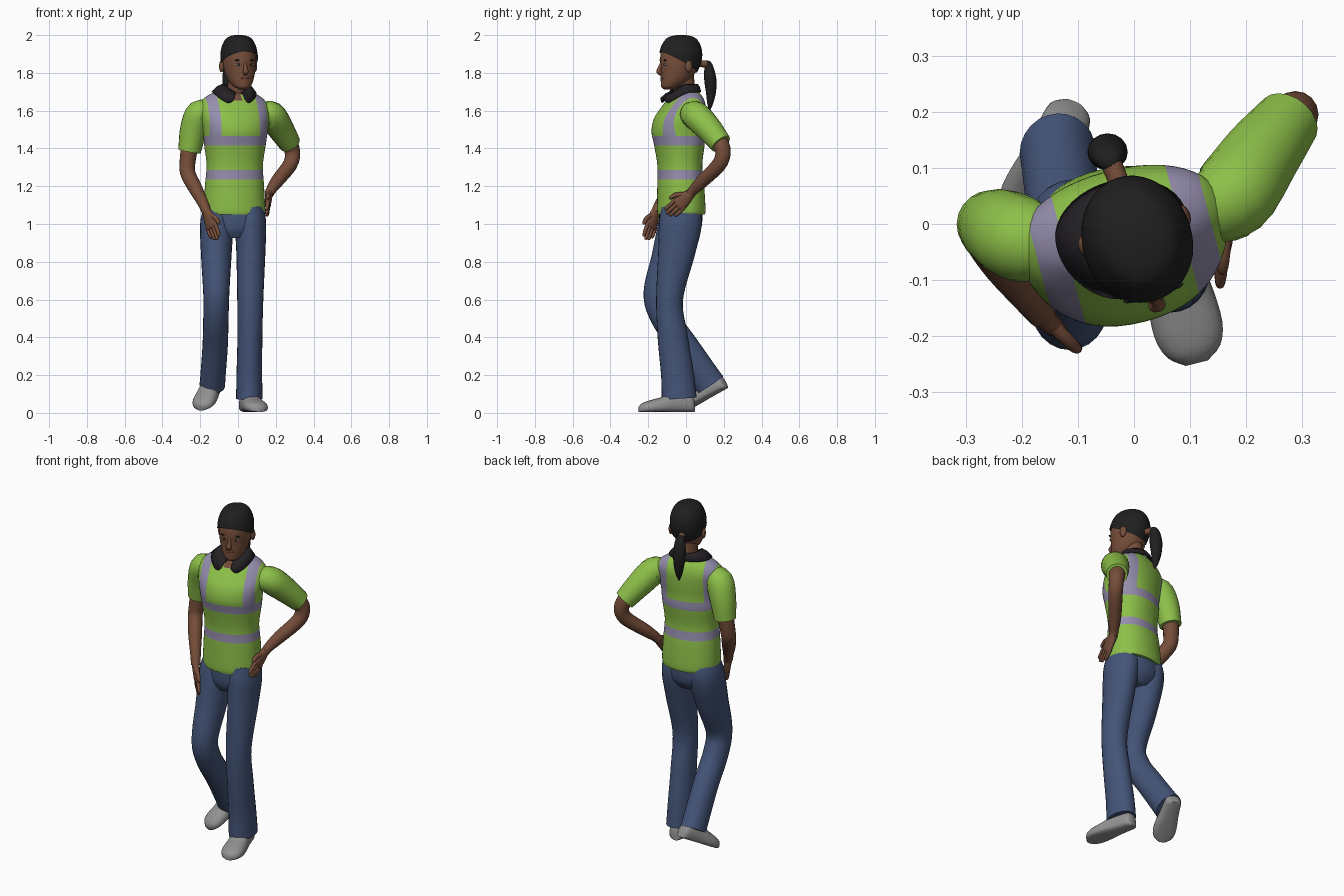
import bpy, bmesh, math
from mathutils import Vector, Matrix

if "Cube" in bpy.data.objects:
    bpy.data.objects.remove(bpy.data.objects["Cube"])


def mat(name, r, g, b):
    m = bpy.data.materials.new(name)
    m.diffuse_color = (r, g, b, 1)
    m.use_nodes = True
    m.node_tree.nodes["Principled BSDF"].inputs["Base Color"].default_value = m.diffuse_color
    return m


GREEN = mat("vest green", .27, .53, .067)
STRIPE = mat("stripe lavender", .30, .27, .42)
DENIM = mat("denim blue", .058, .09, .19)
SKIN = mat("skin brown", .18, .075, .042)
HAIR = mat("hair black", .014, .014, .014)
COLLAR = mat("collar black", .018, .015, .019)
SHOE = mat("shoe grey", .29, .29, .29)
EYE = mat("eye grey", .28, .30, .34)
LIP = mat("lip brown", .15, .045, .035)


def finish(name, bm, *mats):
    bmesh.ops.recalc_face_normals(bm, faces=bm.faces)
    me = bpy.data.meshes.new(name)
    bm.to_mesh(me)
    bm.free()
    for m in mats:
        me.materials.append(m)
    ob = bpy.data.objects.new(name, me)
    bpy.context.collection.objects.link(ob)
    return ob


def skin_rings(bm, rings):
    vs = [[bm.verts.new(p) for p in r] for r in rings]
    n = len(vs[0])
    for a, b in zip(vs, vs[1:]):
        for i in range(n):
            bm.faces.new((a[i], a[(i + 1) % n], b[(i + 1) % n], b[i]))
    bm.faces.new(vs[0])
    bm.faces.new(vs[-1])


def spline(pts, sub):
    P = [Vector(p if len(p) == 5 else tuple(p) + (p[3],)) for p in pts]
    P = [P[0] * 2 - P[1]] + P + [P[-1] * 2 - P[-2]]
    out = []
    for a, b, c, d in zip(P, P[1:], P[2:], P[3:]):
        for k in range(sub):
            t = k / sub
            out.append(.5 * (2 * b + (c - a) * t + (2 * a - 5 * b + 4 * c - d) * t * t
                             + (3 * b - a - 3 * c + d) * t ** 3))
    return out + [P[-2]]


def tube_bm(pts, side=(1, 0, 0), n=20, sub=4, flat=False, power=1.0):
    """Loft ellipses (x, y, z, side radius, other radius) along a smooth path."""
    S = spline(pts, sub)
    rings = []
    for i, s in enumerate(S):
        c = s.to_3d() if len(s) == 3 else Vector(s[:3])
        T = Vector((0, 0, 1)) if flat else (
            Vector(S[min(i + 1, len(S) - 1)][:3]) - Vector(S[max(i - 1, 0)][:3])).normalized()
        U = Vector(side)
        U = (U - T * U.dot(T)).normalized()
        V = T.cross(U)
        ring = []
        for k in range(n):
            a = 2 * math.pi * k / n
            ca, sa = math.cos(a), math.sin(a)
            ring.append(c + U * max(s[3], .001) * math.copysign(abs(ca) ** power, ca)
                        + V * max(s[4], .001) * math.copysign(abs(sa) ** power, sa))
        rings.append(ring)
    bm = bmesh.new()
    skin_rings(bm, rings)
    return bm


def tube(name, pts, m, **kw):
    return finish(name, tube_bm(pts, **kw), m)


def turn(bm, cx, cy, angle):
    """Turn vertices about a vertical axis; angle is a function of height."""
    for v in bm.verts:
        p = Matrix.Rotation(math.radians(angle(v.co.z)), 3, 'Z') @ (v.co - Vector((cx, cy, 0)))
        v.co = p + Vector((cx, cy, 0))


def twist(z):
    return 7 + 8 * min(1, max(0, (z - 1.05) / .4))


def cut(bm, co, no, clear=False):
    bmesh.ops.bisect_plane(bm, geom=bm.verts[:] + bm.edges[:] + bm.faces[:],
                           plane_co=co, plane_no=no, clear_inner=clear)


# Polo shirt body with reflective bands
X = -.02
bm = tube_bm([(X, -.025, 1.05, .158, .124), (X, -.025, 1.08, .163, .127), (X, -.028, 1.2, .157, .122),
              (X, -.033, 1.31, .15, .116), (X, -.036, 1.42, .164, .13), (X, -.043, 1.49, .172, .136),
              (X, -.033, 1.56, .184, .13), (X, -.012, 1.62, .188, .108), (X, -.002, 1.66, .165, .088),
              (X, 0, 1.69, .12, .07), (X, 0, 1.715, .06, .05)], n=48, sub=5, flat=True, power=.92)
for z in (1.235, 1.285, 1.415, 1.465):
    cut(bm, (0, 0, z), (0, 0, 1))
for x in (-.158, -.105, .105, .158):
    cut(bm, (X + x, 0, 0), (1, 0, 0))
for f in bm.faces:
    c = f.calc_center_median()
    lx = abs(c.x - X)
    if 1.235 < c.z < 1.285 or 1.415 < c.z < 1.465 or (c.z > 1.465 and .105 < lx < .158):
        f.material_index = 1
    elif c.z > 1.64 and c.y < 0 and lx < (c.z - 1.625) * .5:
        f.material_index = 2
turn(bm, X, -.02, twist)
finish("shirt_body", bm, GREEN, STRIPE, SKIN)

# Collar with two front points
bm = bmesh.new()
rows = []
for k in range(37):
    a = math.radians(14 + 332 * k / 36)
    s, c = math.sin(a), math.cos(a)
    f = max(0, c)
    low = Vector((X + s * .117, -.01 - c * (.122 if c > 0 else .085), 1.698 - .07 * f ** 1.4))
    if c > .9:
        low.z += .05 * (c - .9) / .1
    top = Vector((X + .008 + s * .066, -.012 - c * .07, 1.738 - .045 * f ** 2))
    rows.append([bm.verts.new(p) for p in (top, top.lerp(low, .5) + Vector((0, 0, .008)), low)])
for a, b in zip(rows, rows[1:]):
    for j in range(2):
        bm.faces.new((a[j], b[j], b[j + 1], a[j + 1]))
turn(bm, X, -.02, twist)
ob = finish("collar", bm, COLLAR)
sol = ob.modifiers.new("thickness", 'SOLIDIFY')
sol.thickness, sol.offset = .008, 0

# Sleeves and arms
tube("left_sleeve", [(-.15, -.04, 1.575, .06), (-.2, -.028, 1.583, .076), (-.235, -.01, 1.5, .072),
                     (-.257, 0, 1.385, .06)], GREEN, side=(0, 1, 0))
tube("right_sleeve", [(.125, .02, 1.575, .06), (.175, .05, 1.575, .076), (.225, .12, 1.505, .07),
                      (.275, .185, 1.425, .058)], GREEN, side=(0, 1, 0))
tube("left_arm", [(-.255, 0, 1.42, .046), (-.267, -.008, 1.33, .042), (-.266, -.022, 1.27, .04),
                  (-.232, -.072, 1.2, .038), (-.185, -.135, 1.11, .029), (-.165, -.16, 1.06, .026)],
     SKIN, side=(1, 1, 0), n=16)
tube("right_arm", [(.268, .178, 1.435, .046), (.288, .196, 1.38, .041), (.276, .175, 1.315, .039),
                   (.21, .09, 1.23, .035), (.175, .04, 1.18, .027), (.165, .025, 1.16, .025)],
     SKIN, side=(1, 0, 0), n=16)


def hand(name, wrist, d, w):
    """Palm, four fingers and a thumb; d points along the hand, w to the thumb."""
    o, d = Vector(wrist), Vector(d).normalized()
    w = Vector(w)
    w = (w - d * w.dot(d)).normalized()

    def pts(*rows):
        return [tuple(o + d * a + w * b) + (r, q) for a, b, r, q in rows]
    tube(name + "_palm", pts((-.01, 0, .025, .022), (.035, .002, .036, .019), (.075, 0, .039, .016),
                             (.09, 0, .034, .012)), SKIN, side=w, n=16)
    for i, ln in enumerate((.135, .155, .162, .152)):
        b = -.03 + .02 * i
        tube(f"{name}_finger_{i + 1}", pts((.07, b, .01, .011), (ln - .03, b * 1.05, .0098, .0105),
                                           (ln - .005, b, .008, .008), (ln, b, .003, .003)),
             SKIN, side=w, n=8, sub=2)
    tube(name + "_thumb", pts((.02, .018, .014, .014), (.055, .048, .013, .012),
                              (.085, .056, .01, .01), (.095, .057, .004, .004)), SKIN, side=w, n=8, sub=2)


hand("left_hand", (-.165, -.162, 1.06), (.05, -.045, -.145), (.6, -.6, .4))
hand("right_hand", (.163, .02, 1.155), (-.01, -.11, -.1), (0, -.7, .7))

# Trousers
tube("trouser_seat", [(X, -.028, 1.1, .15, .112), (X, -.028, 1.03, .163, .115), (X, -.03, .97, .15, .108),
                      (X, -.035, .925, .08, .08)], DENIM, flat=True, n=32)
tube("right_trouser_leg", [(.06, -.03, 1.09, .075, .1), (.066, -.03, 1.0, .083, .113),
                           (.068, -.05, .85, .077, .098), (.065, -.087, .6, .069, .071),
                           (.063, -.07, .4, .066, .08), (.06, -.045, .2, .068, .087),
                           (.06, -.036, .075, .07, .093)], DENIM, n=24, sub=6)
tube("left_trouser_leg", [(-.1, -.03, 1.09, .075, .1), (-.112, -.035, 1.0, .088, .112),
                          (-.115, -.085, .82, .08, .098), (-.115, -.147, .63, .069, .078),
                          (-.117, -.11, .5, .067, .074), (-.121, -.01, .355, .067, .075),
                          (-.133, .1, .19, .067, .08), (-.136, .128, .148, .068, .083)], DENIM, n=24, sub=6)


# Shoes, built heel to toe along -y with the toe tip at the origin
def shoe(name, length, toe, yaw, pitch):
    prof = [(0, .02, .06), (.05, .04, .09), (.2, .046, .105), (.4, .052, .1), (.6, .06, .078),
            (.8, .062, .062), (.93, .048, .048), (1, .02, .03)]
    rings = []
    for s in spline([(t, h, w, 0, 0) for t, w, h in prof], 3):
        t, h, w = s[0], s[1], s[2]
        ring = []
        for k in range(20):
            a = 2 * math.pi * k / 20
            ca, sa = math.cos(a), math.sin(a)
            z = h * .4 + (h * .6 * sa if sa > 0 else h * .4 * math.copysign(abs(sa) ** .5, sa))
            ring.append(Vector((w * math.copysign(abs(ca) ** .8, ca), (1 - t) * length, z)))
        rings.append(ring)
    bm = bmesh.new()
    skin_rings(bm, rings)
    bm.transform(Matrix.Translation(toe) @ Matrix.Rotation(math.radians(yaw), 4, 'Z')
                 @ Matrix.Rotation(math.radians(pitch), 4, 'X'))
    finish(name, bm, SHOE)


shoe("right_shoe", .3, (.112, -.248, .005), 14, 0)
shoe("left_shoe", .265, (-.195, .0, .012), -22, 27)

# Neck, head and hair
tube("neck", [(-.012, .005, 1.62, .06), (-.006, -.01, 1.72, .051, .058), (0, -.02, 1.81, .052, .06)], SKIN)
HX, HY = .006, -.03
SKULL = [(1.713, -.098, .02, .022), (1.726, -.088, .042, .046), (1.75, -.066, .06, .07),
         (1.78, -.05, .073, .086), (1.82, -.038, .083, .098), (1.86, -.032, .088, .107),
         (1.9, -.028, .088, .108), (1.94, -.026, .08, .099), (1.97, -.025, .062, .077),
         (1.986, -.025, .04, .05), (1.993, -.025, .012, .015)]


def face_turn(z):
    return 17


def head_part(name, bm, m):
    turn(bm, HX, HY, face_turn)
    return finish(name, bm, m)


head_part("head", tube_bm([(HX, y, z, a, b) for z, y, a, b in SKULL], n=32, flat=True), SKIN)
bm = tube_bm([(HX, y, z + (.007 if z > 1.95 else 0), a + .009, b + .008) for z, y, a, b in SKULL],
             n=40, flat=True)
cut(bm, (HX, -.14, 1.912), (0, .55, 1), clear=True)
head_part("hair_cap", bm, HAIR)


def blob(name, c, r, m):
    bm = bmesh.new()
    bmesh.ops.create_uvsphere(bm, u_segments=16, v_segments=10, radius=1)
    bm.transform(Matrix.Translation((HX + c[0], c[1], c[2])) @ Matrix.Diagonal((*r, 1)))
    head_part(name, bm, m)


for s, side in ((-1, "left"), (1, "right")):
    blob(side + "_eye", (s * .034, -.126, 1.845), (.014, .006, .007), EYE)
    blob(side + "_pupil", (s * .034, -.131, 1.845), (.006, .003, .006), HAIR)
    blob(side + "_brow", (s * .036, -.127, 1.867), (.02, .006, .004), HAIR)
    blob(side + "_ear", (s * .092, -.012, 1.835), (.012, .02, .032), SKIN)
blob("lips", (0, -.128, 1.773), (.025, .011, .009), LIP)
head_part("nose", tube_bm([(HX, -.134, 1.855, .007), (HX, -.145, 1.825, .01), (HX, -.15, 1.808, .016, .013),
                           (HX, -.136, 1.795, .012)], n=12), SKIN)

# Ponytail and its tie
tube("hair_tie", [(-.025, .07, 1.85, .018), (-.042, .112, 1.845, .019)], SKIN, n=12)
tube("ponytail", [(-.04, .1, 1.85, .015), (-.045, .118, 1.84, .028, .022), (-.047, .128, 1.77, .036, .032),
                  (-.046, .132, 1.7, .03, .027), (-.043, .128, 1.64, .018, .016),
                  (-.042, .125, 1.605, .004, .004)], HAIR, n=16)

# Smooth shading with sharp hems
bpy.ops.object.select_all(action='SELECT')
bpy.context.view_layer.objects.active = bpy.context.scene.objects[0]
bpy.ops.object.shade_smooth_by_angle(angle=math.radians(50))
